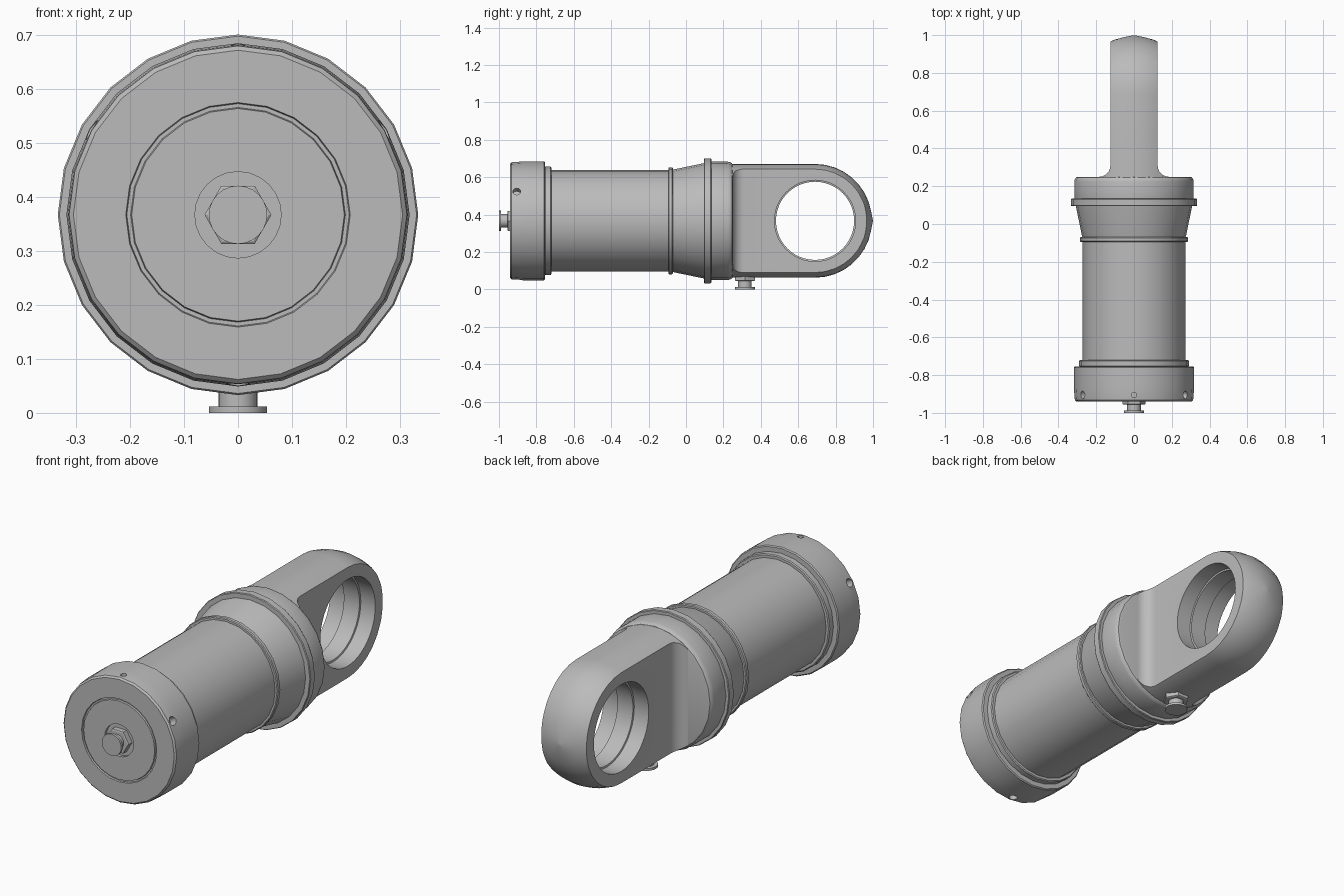
import bpy, bmesh, math
from mathutils import Matrix, Vector

if "Cube" in bpy.data.objects:
    bpy.data.objects.remove(bpy.data.objects["Cube"])

AXIS_Z = 0.367   # height of the long axis
EYE_Y = 0.69     # centre of the eye
R_LUG = 0.304

steel = bpy.data.materials.new("grey steel")
steel.diffuse_color = (0.5, 0.5, 0.5, 1)
steel.use_nodes = True
steel.node_tree.nodes["Principled BSDF"].inputs["Base Color"].default_value = (0.5, 0.5, 0.5, 1)

ALONG_Y = Matrix.Translation((0, 0, AXIS_Z)) @ Matrix.Rotation(-math.pi / 2, 4, 'X')


def make_object(name, bm):
    bmesh.ops.recalc_face_normals(bm, faces=bm.faces)
    mesh = bpy.data.meshes.new(name)
    bm.to_mesh(mesh)
    bm.free()
    mesh.materials.append(steel)
    obj = bpy.data.objects.new(name, mesh)
    bpy.context.collection.objects.link(obj)
    return obj


def lathe(name, profile, matrix=ALONG_Y, sides=24):
    """Revolve (radius, distance) points about local z into a capped solid."""
    bm = bmesh.new()
    rings = []
    for r, t in profile:
        rings.append([bm.verts.new((r * math.cos(a), r * math.sin(a), t))
                      for a in (2 * math.pi * i / sides for i in range(sides))])
    for a, b in zip(rings, rings[1:]):
        for i in range(sides):
            j = (i + 1) % sides
            bm.faces.new((a[i], a[j], b[j], b[i]))
    bm.faces.new(rings[0][::-1])
    bm.faces.new(rings[-1])
    bm.transform(matrix)
    return make_object(name, bm)


def boolean(obj, cutter, operation):
    """Apply a boolean and discard the cutter."""
    cutter.hide_render = True
    mod = obj.modifiers.new("cut", 'BOOLEAN')
    mod.object, mod.operation, mod.solver = cutter, operation, 'EXACT'
    bpy.context.view_layer.update()
    graph = bpy.context.evaluated_depsgraph_get()
    mesh = bpy.data.meshes.new_from_object(obj.evaluated_get(graph))
    obj.modifiers.clear()
    obj.data = mesh
    bpy.data.objects.remove(cutter)


def smooth(obj, angle=32):
    bpy.ops.object.select_all(action='DESELECT')
    obj.select_set(True)
    bpy.context.view_layer.objects.active = obj
    bpy.ops.object.shade_smooth_by_angle(angle=math.radians(angle))


# Front end cap with a groove and a central recess in its face
cap = lathe("end_cap", [
    (0.08, -0.925), (0.08, -0.94), (0.197, -0.94), (0.199, -0.932), (0.206, -0.932),
    (0.208, -0.94), (0.305, -0.94), (0.313, -0.932), (0.315, -0.915), (0.318, -0.87),
    (0.318, -0.76), (0.313, -0.755)])

# Radial spanner holes in the cap
for degrees, radius in ((30, 0.021), (150, 0.021), (270, 0.021), (90, 0.014)):
    a = math.radians(degrees)
    direction = Vector((math.cos(a), 0, math.sin(a)))
    place = (Matrix.Translation((0, -0.905, AXIS_Z))
             @ direction.to_track_quat('Z', 'Y').to_matrix().to_4x4())
    hole = lathe("hole_cutter", [(radius, 0.28), (radius, 0.36)], place, 12)
    boolean(cap, hole, 'DIFFERENCE')
smooth(cap)

# Barrel and its two retaining rings
smooth(lathe("barrel", [(0.272, -0.76), (0.272, -0.06)]))
smooth(lathe("front_ring", [(0.285, -0.756), (0.29, -0.752), (0.29, -0.724), (0.285, -0.72)]))
smooth(lathe("rear_ring", [(0.282, -0.094), (0.286, -0.09), (0.286, -0.074), (0.282, -0.07)]))

# Flared rear head with rounded shoulder
smooth(lathe("rear_head", [
    (0.272, -0.072), (0.276, -0.06), (0.309, 0.1), (0.316, 0.13), (0.316, 0.225),
    (0.313, 0.238), (0.306, 0.247), (0.296, 0.25)]))
smooth(lathe("collar", [(0.331, 0.095), (0.334, 0.099), (0.334, 0.131), (0.331, 0.135)]))

# Lug: a round-ended bar trimmed by a flat slab that flares at the root
dome = [(R_LUG * math.cos(a), EYE_Y + R_LUG * math.sin(a))
        for a in (math.radians(d) for d in range(0, 90, 10))]
lug = lathe("eye_lug", [(R_LUG, 0.235)] + dome + [(0.004, EYE_Y + R_LUG + 0.005)], sides=48)
fillet = [(0.185 - 0.06 * math.sin(a), 0.31 - 0.06 * math.cos(a))
          for a in (math.pi / 2 * i / 6 for i in range(7))]
half = [(0.185, 0.2)] + fillet + [(0.125, 1.1)]
outline = half + [(-x, y) for x, y in reversed(half)]
bm = bmesh.new()
base = bm.faces.new([bm.verts.new((x, y, -0.1)) for x, y in outline])
top = bmesh.ops.extrude_face_region(bm, geom=[base])
bmesh.ops.translate(bm, vec=(0, 0, 1),
                    verts=[g for g in top["geom"] if isinstance(g, bmesh.types.BMVert)])
boolean(lug, make_object("slab_cutter", bm), 'INTERSECT')

# Eye bore with a slightly narrower seat in the middle
across = Matrix.Translation((0, EYE_Y, AXIS_Z)) @ Matrix.Rotation(math.pi / 2, 4, 'Y')
bore = lathe("bore_cutter", [(0.217, -0.2), (0.217, -0.045), (0.209, -0.043),
                             (0.209, 0.043), (0.217, 0.045), (0.217, 0.2)], across, 48)
boolean(lug, bore, 'DIFFERENCE')
smooth(lug)

# Grease fittings: hexagonal base, neck and flat button
for name, place in (
        ("front", Matrix.Translation((0, -0.915, AXIS_Z)) @ Matrix.Rotation(math.pi / 2, 4, 'X')),
        ("bottom", Matrix.Translation((0, 0.315, 0.085)) @ Matrix.Rotation(math.pi, 4, 'X'))):
    smooth(lathe(name + "_fitting_hex", [(0.062, 0), (0.062, 0.037), (0.057, 0.04)], place, 6))
    smooth(lathe(name + "_fitting_button", [
        (0.036, 0.035), (0.036, 0.073), (0.054, 0.073), (0.054, 0.085)], place))
